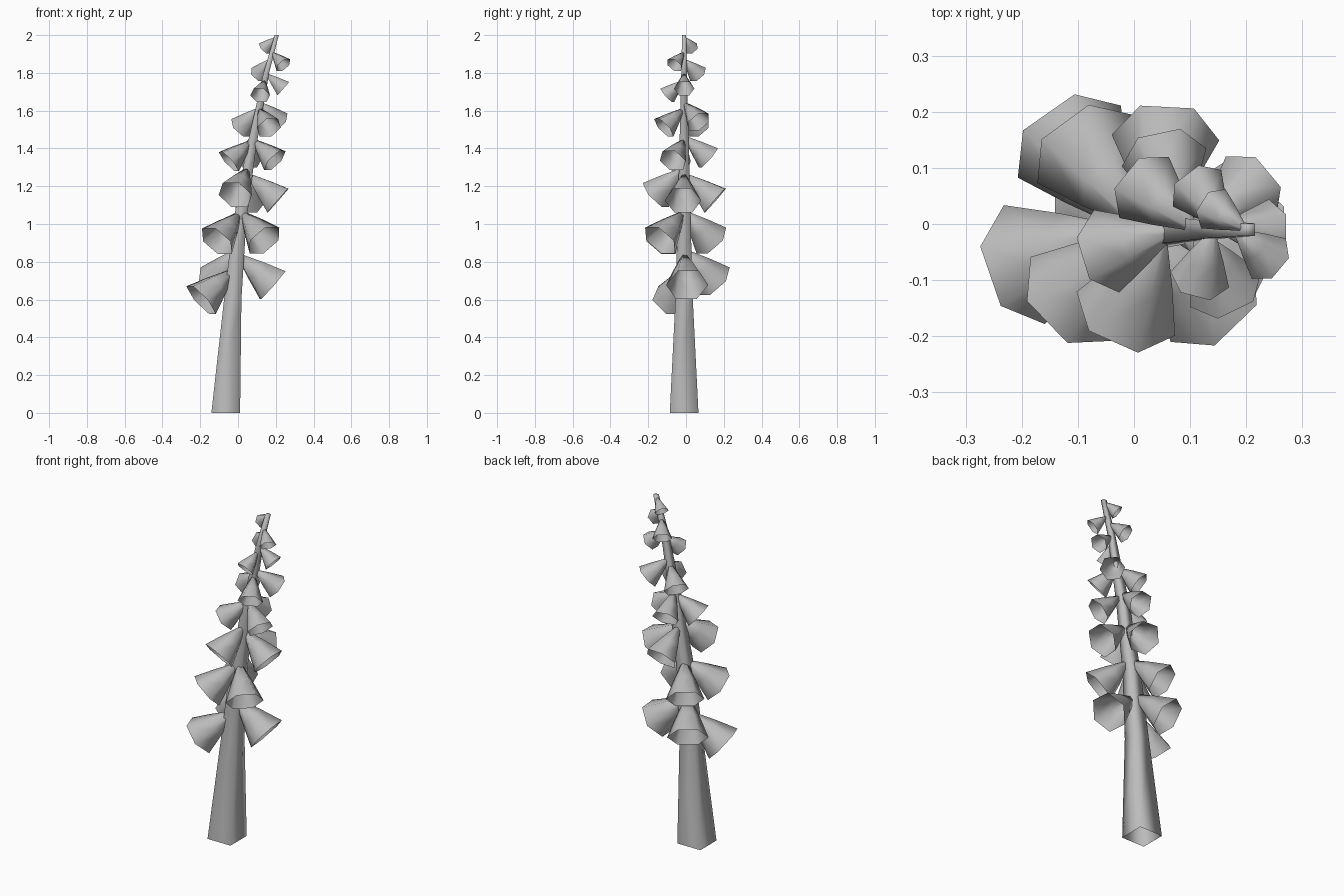
import bpy
import bmesh
from math import radians, cos, sin, pi
from mathutils import Vector

cube = bpy.data.objects.get("Cube")
if cube:
    bpy.data.objects.remove(cube, do_unlink=True)

grey = bpy.data.materials.new("plain grey")
grey.use_nodes = True
TONE = (0.5, 0.5, 0.5, 1)
grey.diffuse_color = TONE
grey.node_tree.nodes["Principled BSDF"].inputs["Base Color"].default_value = TONE

# Stem centre line: x, z, half width
STEM = [(-0.065, 0, 0.076), (-0.028, 0.6, 0.046), (0.008, 1, 0.035),
        (0.07, 1.4, 0.025), (0.15, 1.8, 0.015), (0.205, 2, 0.011)]
STEM_Y = -0.01


def stem_x(z):
    for (xa, za, _), (xb, zb, _) in zip(STEM, STEM[1:]):
        if z <= zb:
            return xa + (xb - xa) * (z - za) / (zb - za)
    return STEM[-1][0]


def loft(name, rings, cap_start, cap_end):
    """Skin a list of equal-length point rings with smooth shading."""
    bm = bmesh.new()
    loops = [[bm.verts.new(p) for p in ring] for ring in rings]
    for a, b in zip(loops, loops[1:]):
        n = len(a)
        for i in range(n):
            j = (i + 1) % n
            bm.faces.new((a[i], a[j], b[j], b[i]))
    if cap_start:
        bm.faces.new(loops[0][::-1])
    if cap_end:
        bm.faces.new(loops[-1])
    for face in bm.faces:
        face.smooth = True
    mesh = bpy.data.meshes.new(name)
    bm.to_mesh(mesh)
    bm.free()
    mesh.materials.append(grey)
    bpy.context.collection.objects.link(bpy.data.objects.new(name, mesh))


# Square tapering stem, open at the foot
corners = [(-1, -1), (1, -1), (1, 1), (-1, 1)]
loft("stem", [[(x + h * cx, STEM_Y + h * cy, z) for cx, cy in corners]
              for x, z, h in STEM], False, True)

# Bell profile: distance along axis and radius, as shares of mouth radius
PROFILE = [(0, 0.14), (1.05, 0.6), (2.08, 1)]
TILT = radians(41)


def bell(name, azimuth, z, radius):
    """Open six-sided bell hanging outward from the stem."""
    a = radians(azimuth)
    out = Vector((cos(a), sin(a), 0))
    side = Vector((-sin(a), cos(a), 0))
    axis = out * cos(TILT) - Vector((0, 0, sin(TILT)))
    up = axis.cross(side)
    root = Vector((stem_x(z), STEM_Y, z)) + out * 0.14 * radius
    rings = []
    for along, r in PROFILE:
        centre = root + axis * along * radius
        rings.append([centre + (side * cos(k * pi / 3) + up * sin(k * pi / 3))
                      * r * radius for k in range(6)])
    loft(name, rings, True, False)


# Whorls from bottom to top: mouth radius, then (azimuth, root height)
WHORLS = [
    (0.112, [(199, 0.75), (5, 0.83), (125, 0.85)]),
    (0.104, [(224, 1.05), (-46, 1.055), (126, 1.055)]),
    (0.096, [(-114, 1.285), (-2, 1.255), (87, 1.255)]),
    (0.077, [(197, 1.435), (-27, 1.44), (102, 1.455)]),
    (0.07, [(141, 1.605), (-64, 1.605), (40, 1.635)]),
    (0.054, [(-105, 1.755), (0, 1.79), (127, 1.865)]),
    (0.047, [(-40, 1.905)]),
    (0.041, [(148, 1.985)]),
]
for level, (size, flowers) in enumerate(WHORLS, 1):
    for n, (azimuth, height) in enumerate(flowers, 1):
        bell(f"bell_flower_{level}_{n}", azimuth, height, size)
